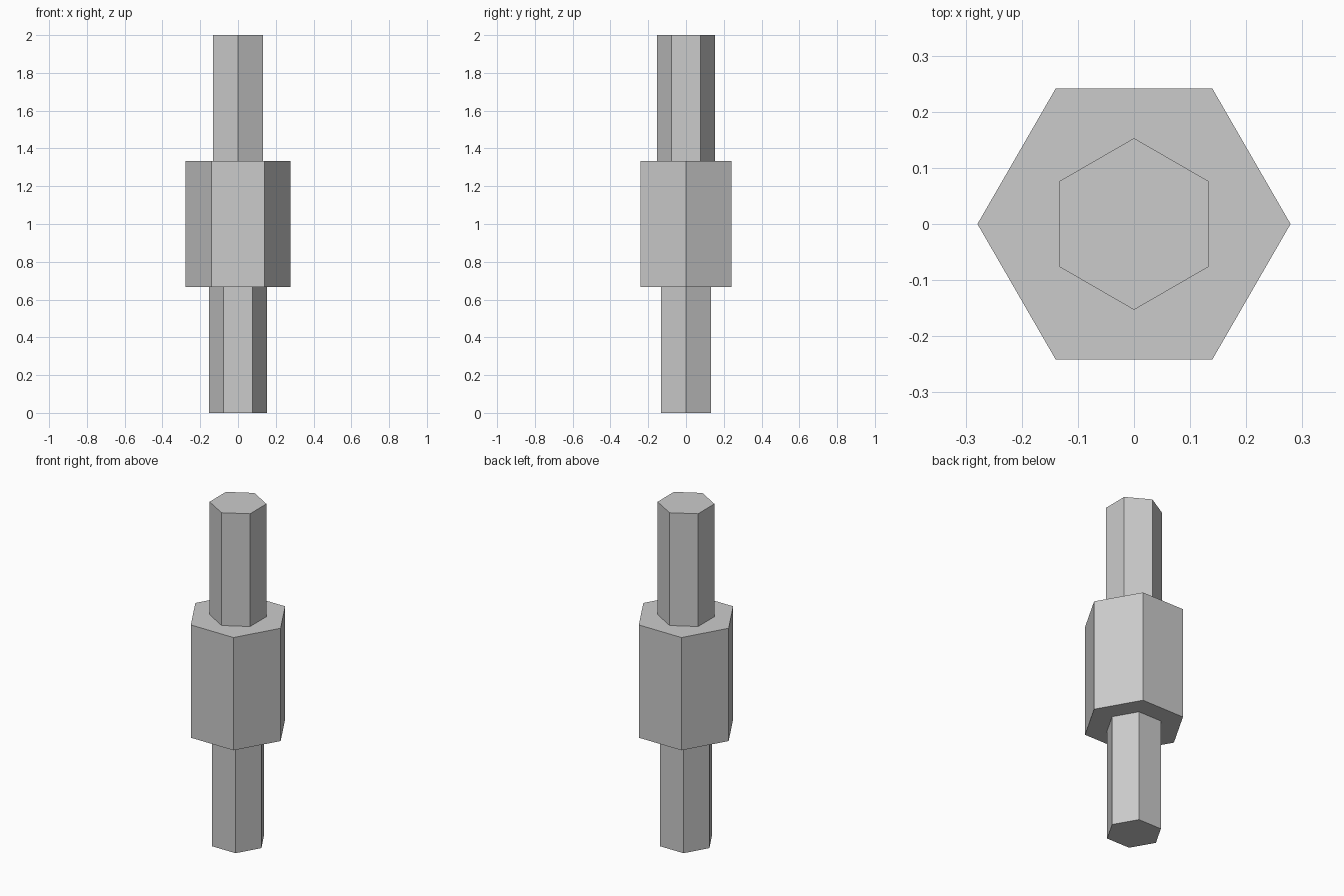
import bpy
import math

cube = bpy.data.objects.get("Cube")
if cube:
    bpy.data.objects.remove(cube, do_unlink=True)

# Single plain grey material
grey = bpy.data.materials.new("plain grey")
grey.use_nodes = True
colour = (0.6, 0.6, 0.6, 1)
grey.diffuse_color = colour
grey.node_tree.nodes["Principled BSDF"].inputs["Base Color"].default_value = colour

SECTION = 2 / 3  # three equal lengths make up the height


def hex_prism(name, radius, level, turn):
    """Flat-shaded hexagonal prism filling one third of the height."""
    bpy.ops.mesh.primitive_cylinder_add(
        vertices=6, radius=radius, depth=SECTION,
        location=(0, 0, SECTION * (level + 0.5)),
        rotation=(0, 0, math.radians(turn)))
    part = bpy.context.object
    part.name = name
    part.data.name = name
    part.data.materials.append(grey)
    bpy.ops.object.transform_apply(location=False, rotation=True, scale=False)
    return part


# Lower shaft and wide collar have corners on x, upper shaft has corners on y
hex_prism("lower_shaft", 0.153, 0, 30)
hex_prism("collar", 0.279, 1, 30)
hex_prism("upper_shaft", 0.153, 2, 0)
